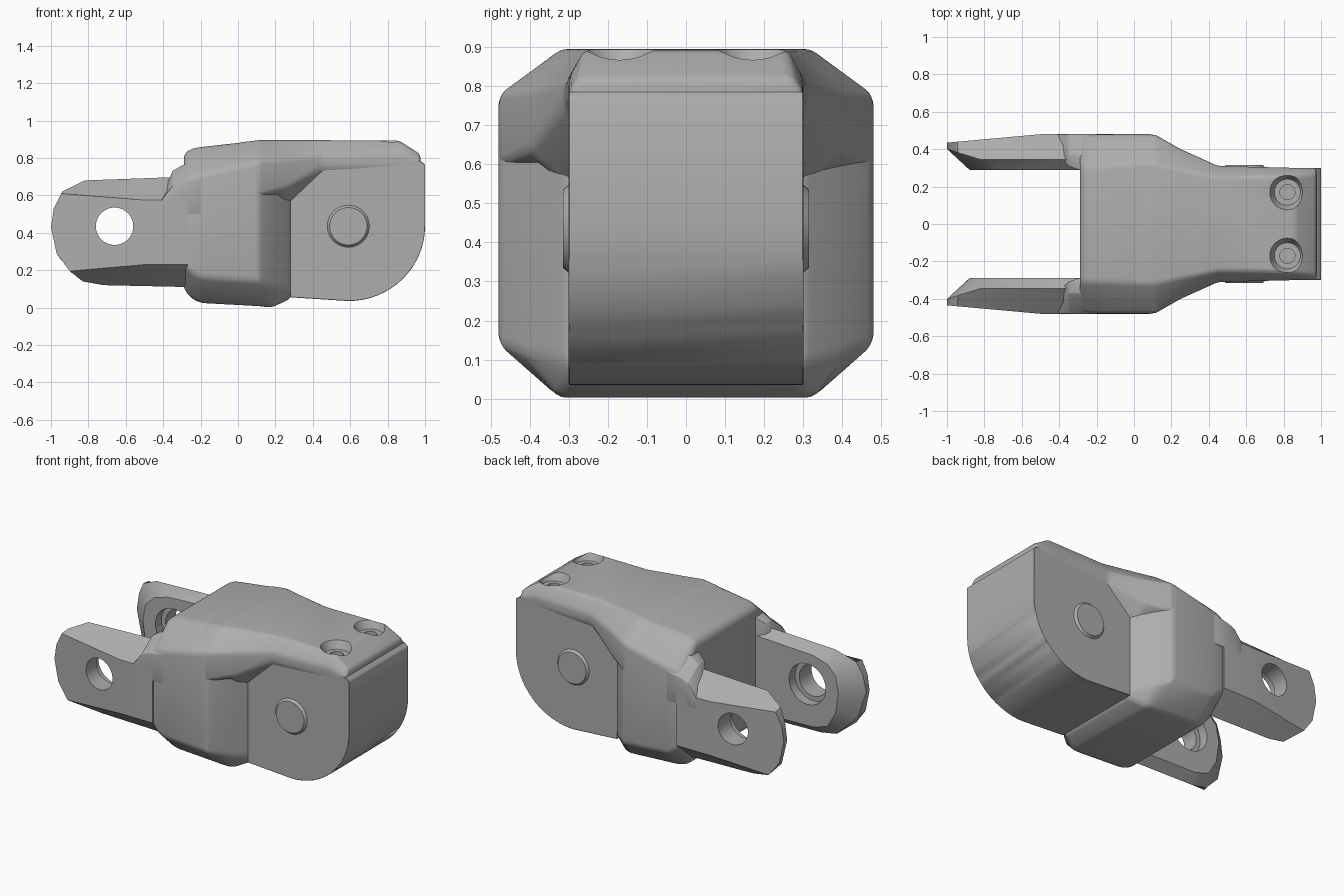
import bpy, bmesh, math
from mathutils import Matrix

if "Cube" in bpy.data.objects:
    bpy.data.objects.remove(bpy.data.objects["Cube"], do_unlink=True)

grey = bpy.data.materials.new("plain grey")
grey.use_nodes = True
COLOUR = (0.42, 0.42, 0.42, 1)
grey.diffuse_color = COLOUR
grey.node_tree.nodes["Principled BSDF"].inputs["Base Color"].default_value = COLOUR


def make(name, bm):
    bmesh.ops.recalc_face_normals(bm, faces=bm.faces[:])
    mesh = bpy.data.meshes.new(name)
    bm.to_mesh(mesh)
    bm.free()
    mesh.materials.append(grey)
    obj = bpy.data.objects.new(name, mesh)
    bpy.context.collection.objects.link(obj)
    return obj


def loft(name, rings):
    """Skin matching rings; both ends are closed with strips."""
    bm = bmesh.new()
    rows = [[bm.verts.new(p) for p in ring] for ring in rings]
    n = len(rows[0])
    for a, b in zip(rows, rows[1:]):
        for i in range(n):
            j = (i + 1) % n
            bm.faces.new((a[i], a[j], b[j], b[i]))
    for row in (rows[0], rows[-1]):
        for i in range((n - 1) // 2):
            ids = dict.fromkeys((i, i + 1, n - 2 - i, n - 1 - i))
            bm.faces.new([row[k] for k in ids])
    return make(name, bm)


def cone(name, centre, r1, r2, depth, turn=None):
    """Cone or cylinder along z, or along y when turned."""
    bm = bmesh.new()
    m = Matrix.Translation(centre)
    if turn:
        m = m @ Matrix.Rotation(turn, 4, 'X')
    bmesh.ops.create_cone(bm, cap_ends=True, segments=40, radius1=r1,
                          radius2=r2, depth=depth, matrix=m)
    return make(name, bm)


def finish(obj, bevel=0, segments=3, cutters=(), limit=20):
    if bevel:
        mod = obj.modifiers.new("bevel", 'BEVEL')
        mod.width = bevel
        mod.segments = segments
        mod.limit_method = 'ANGLE'
        mod.angle_limit = math.radians(limit)
    for c in cutters:
        c.hide_render = True
        mod = obj.modifiers.new("cut", 'BOOLEAN')
        mod.operation = 'DIFFERENCE'
        mod.solver = 'EXACT'
        mod.object = c
    bpy.ops.object.select_all(action='DESELECT')
    obj.select_set(True)
    bpy.context.view_layer.objects.active = obj
    bpy.ops.object.convert(target='MESH')
    for c in cutters:
        bpy.data.objects.remove(c, do_unlink=True)
    bpy.ops.object.shade_smooth_by_angle(angle=math.radians(32))


def octagon(x, w, zb, hb, zlo, zhi, ht, zt):
    half = [(hb, zb), (w, zlo), (w, zhi), (ht, zt)]
    return ([(x, -y, z) for y, z in half]
            + [(x, y, z) for y, z in reversed(half)])


# Wide central housing
body = loft("central_housing", [octagon(*s) for s in (
    (-.29, .47, .10, .33, .23, .67, .31, .82),
    (-.25, .475, .05, .33, .19, .70, .31, .85),
    (-.20, .48, .025, .33, .16, .71, .31, .858),
    (.11, .48, .008, .33, .14, .78, .32, .893),
    (.18, .41, 0, .33, .12, .76, .31, .88),
    (.285, .30, .05, .28, .10, .72, .27, .85))])
finish(body, .025)

# Tapered hood running over the hinge, with countersunk screw holes
hood = loft("hinge_hood", [octagon(*s) for s in (
    (0, .46, .56, .30, .60, .765, .32, .882),
    (.11, .48, .54, .30, .60, .78, .32, .895),
    (.25, .40, .52, .28, .64, .79, .29, .895),
    (.45, .31, .70, .28, .75, .81, .25, .895),
    (.86, .30, .72, .28, .75, .82, .26, .893),
    (.975, .30, .72, .28, .75, .79, .27, .82))])
cuts = []
for s in (-1, 1):
    cuts.append(cone("sink_cutter", (.82, s * .17, .88), .07, .105, .07))
    cuts.append(cone("screw_cutter", (.82, s * .17, .85), .04, .04, .09))
finish(hood, .02, cutters=cuts)

# Rounded hinge block
arc = [(.59 + .41 * math.sin(t), .435 - .40 * math.cos(t))
       for t in (math.pi / 2 * i / 16 for i in range(17))]
side = [(.28, .055)] + arc + [(1, .765), (.975, .785), (.28, .785)]
block = loft("hinge_block", [[(x, y, z) for x, z in side] for y in (-.30, .30)])
finish(block, .022, 1, limit=40)

# Hinge pins
for s, label in ((-1, "right"), (1, "left")):
    pin = cone(label + "_hinge_pin", (.59, s * .30, .435), .125, .10, .03,
               -s * math.pi / 2)
    finish(pin)

# Fork arms: inner, widest and outer outlines
INNER = [(-.27, .16), (-.70, .17), (-.80, .20), (-.86, .30), (-.88, .43),
         (-.86, .54), (-.80, .60), (-.70, .63), (-.27, .65)]
MIDDLE = [(-.27, .11), (-.72, .12), (-.83, .14), (-.95, .26), (-1, .43),
          (-.98, .54), (-.94, .62), (-.82, .68), (-.27, .70)]
OUTER = [(-.27, .23), (-.50, .23), (-.90, .195), (-.97, .29), (-1, .43),
         (-.985, .53), (-.945, .61), (-.50, .575), (-.27, .575)]
for s, label in ((-1, "right"), (1, "left")):
    arm = loft(label + "_fork_arm", [
        [(x, s * .29, z) for x, z in INNER],
        [(x, s * (.345 + max(0, -.83 - x) * .33), z) for x, z in MIDDLE],
        [(x, s * (.48 - max(0, -.5 - x) * .09), z) for x, z in OUTER]])
    cuts = [cone("bore_cutter", (-.66, s * .4, .435), .10, .10, .4, math.pi / 2),
            cone("recess_cutter", (-.66, s * .29, .435), .13, .13, .12, math.pi / 2)]
    finish(arm, cutters=cuts)

    # Shoulder where the arm meets the housing
    shoulder = loft(label + "_shoulder", [
        [(x, s * y, z) for y, z in ((yi, .5), (yi, zt), (.37, zt),
                                    (.48, zs), (.48, .5))]
        for x, yi, zt, zs in ((-.405, .36, .60, .58), (-.35, .31, .73, .65),
                              (-.30, .29, .76, .67), (-.2, .29, .80, .69))])
    finish(shoulder, .012, 2)
